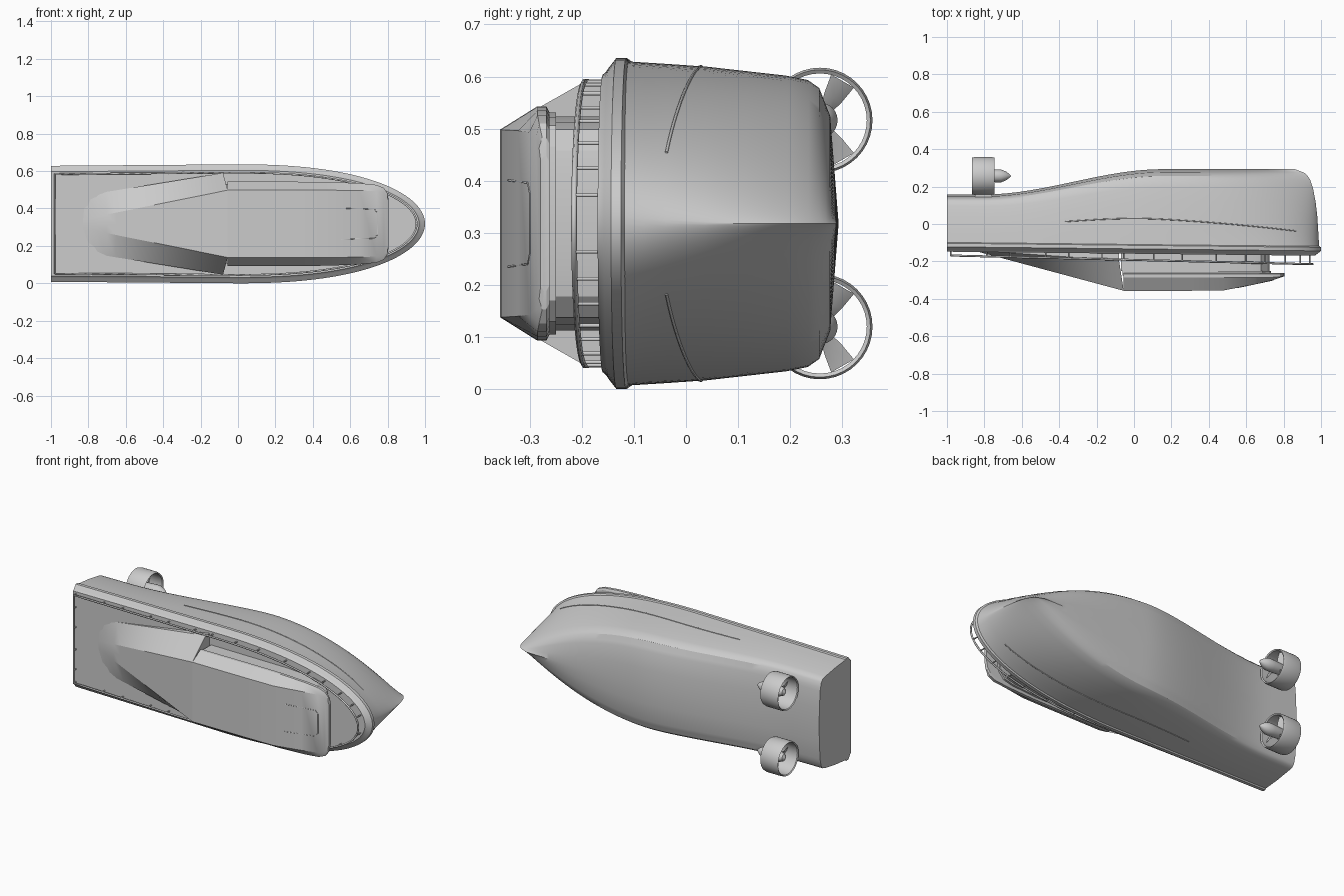
import bpy, bmesh, math
from mathutils import Vector

if "Cube" in bpy.data.objects:
    bpy.data.objects.remove(bpy.data.objects["Cube"])

# The boat lies on its side: length = x, "up" = -y, beam = z
ZC = 0.318

def finish(name, bm, angle=30):
    bmesh.ops.remove_doubles(bm, verts=bm.verts, dist=0.0002)
    bmesh.ops.recalc_face_normals(bm, faces=bm.faces)
    me = bpy.data.meshes.new(name)
    bm.to_mesh(me)
    bm.free()
    ob = bpy.data.objects.new(name, me)
    bpy.context.collection.objects.link(ob)
    bpy.ops.object.select_all(action='DESELECT')
    ob.select_set(True)
    bpy.context.view_layer.objects.active = ob
    bpy.ops.object.shade_smooth_by_angle(angle=math.radians(angle))
    return ob

def loft(name, rings, closed=True, caps=(True, True), wrap=False, angle=30):
    bm = bmesh.new()
    vs = [[bm.verts.new(p) for p in r] for r in rings]
    n = len(rings[0])
    pairs = list(zip(vs, vs[1:])) + ([(vs[-1], vs[0])] if wrap else [])
    for a, b in pairs:
        for i in range(n if closed else n - 1):
            j = (i + 1) % n
            bm.faces.new((a[i], a[j], b[j], b[i]))
    if caps[0] and not wrap:
        bm.faces.new(vs[0])
    if caps[1] and not wrap:
        bm.faces.new(vs[-1])
    return finish(name, bm, angle)

def section(half):
    """Half section of (x, half_beam, y) mirrored across the centre plane."""
    pts = [(x, y, ZC + h) for x, h, y in half]
    return pts + [(x, y, ZC - h) for x, h, y in reversed(half) if h > 1e-6]

def spin(name, profile, cy, cz, wrap=False, n=40):
    rings = [[(x, cy + r * math.cos(2 * math.pi * k / n), cz + r * math.sin(2 * math.pi * k / n))
              for k in range(n)] for x, r in profile]
    return loft(name, rings, wrap=wrap)

def tube(name, paths, r, cyclic=False):
    cu = bpy.data.curves.new(name, 'CURVE')
    cu.dimensions = '3D'
    cu.bevel_depth = r
    cu.bevel_resolution = 1
    cu.use_fill_caps = True
    for path in paths:
        sp = cu.splines.new('POLY')
        sp.points.add(len(path) - 1)
        for p, co in zip(sp.points, path):
            p.co = (*co, 1)
        sp.use_cyclic_u = cyclic
    ob = bpy.data.objects.new(name, cu)
    bpy.context.collection.objects.link(ob)

def lerp_table(t, v):
    for (a, b), (c, d) in zip(t, t[1:]):
        if v <= c:
            return b + (d - b) * (v - a) / (c - a)
    return t[-1][1]

def sheer(x):
    return -0.011 * (x + 1)

def keel(x):
    t = min(max((x + 0.8) / 0.95, 0), 1)
    return 0.158 + 0.135 * t * t * (3 - 2 * t)

# Hull: waterline curves from transom to stem, finer towards the keel
BEAM = [(0, .311), (.2, .306), (.38, .301), (.76, .284), (.86, .276), (.91, .262), (.96, .21), (1, 0)]
STEM = [(0, .99), (.4, .98), (.7, .965), (.88, .94), (.95, .915), (1, .86)]

def hull_point(u, f):
    x = u * lerp_table(STEM, f) if u > 0 else u
    q = 2 - 1.2 * f ** 0.8
    h = lerp_table(BEAM, f)
    h *= max(1 - u ** 2.32, 0) ** (1 / q) if u > 0 else 1 + .025 * u
    y = -0.1 + sheer(x) * (1 - f) + f * (keel(x) + 0.1)
    return x, h, y

N = 56
US = [-1 + 2 * math.sin(math.pi / 2 * i / N) for i in range(N + 1)]
FS = [0, .1, .2, .38, .57, .76, .86, .91, .94, .96, .98, 1]
rings = []
for u in US:
    half = [hull_point(u, f) for f in FS]
    rings.append([(x, y, ZC + h) for x, h, y in half] +
                 [(x, y, ZC - h) for x, h, y in reversed(half[:-1])])
loft("hull", rings, closed=False, caps=(True, False))

# Spray rails along the hull sides
for s, side in ((1, "upper"), (-1, "lower")):
    path = []
    for i in range(31):
        k = i / 30
        x, h, y = hull_point(-.37 + 1.25 * k, .37 - .17 * k * k)
        path.append((x, y, ZC + s * h))
    tube(side + "_spray_rail", [path], .003)

# Rub rail and deck: stacked plan outlines
def outline(inset, y, stern=-1.0, n=48):
    half = []
    for i in range(n + 1):
        u = -1 + 2 * math.sin(math.pi / 2 * i / n)
        k = math.sqrt(max(1 - u ** 2.32, 0)) if u > 0 else 1 + .025 * u
        x = u * (1 - inset) if u > 0 else u * -stern
        half.append((x, (.318 - inset) * k, y + sheer(x)))
    return section(half)

loft("rub_rail_and_deck", [outline(.012, -.095), outline(0, -.103), outline(0, -.122),
                           outline(.018, -.136), outline(.027, -.142), outline(.032, -.148)],
     caps=(False, True))

# Guard rail with posts
def rail_y(x):
    return -.168 - .024 * (x + 1)

ring = outline(.045, 0, stern=-.98)
tube("guard_rail", [[(x, rail_y(x), z) for x, _, z in ring]], .0055, cyclic=True)
posts = []
for px in [-.98, -.81, -.65, -.5, -.35, -.19, -.03, .12, .28, .43, .58, .7, .8, .89, .94]:
    x, _, z = min(ring[:49], key=lambda p: abs(p[0] - px))
    for zz in (z, 2 * ZC - z):
        posts.append([(x, -.135, zz), (x, rail_y(x), zz)])
for z in (.13, .25, .385, .505):
    posts.append([(-.98, -.135, z), (-.98, rail_y(-.98), z)])
tube("guard_rail_posts", posts, .004)

# Cabin walls under the roof
def cabin(y, grow):
    return section([(x + grow, h + grow, y) for x, h in
                    [(-.07, .205), (.45, .205), (.62, .195), (.68, .18), (.715, .14), (.725, .08)]])
loft("cabin_walls", [cabin(-.13, 0), cabin(-.25, 0), cabin(-.25, .008), cabin(-.275, .008)])

# Cabin roof: (x, edge half beam, top half beam, top y)
ROOF = [(-.055, .225, .18, -.357), (.3, .225, .18, -.357), (.48, .224, .18, -.355),
        (.65, .217, .178, -.322), (.74, .208, .175, -.301), (.78, .192, .165, -.288),
        (.798, .165, .145, -.282), (.805, .13, .12, -.279)]
loft("cabin_roof", [section([(x, e - .012, -.262), (x, e, -.268),
                             (x, e, max(-.285, t + .006)), (x, w, t)]) for x, e, w, t in ROOF], angle=20)

# Roof hatch outline on the sloping front
hatch = [(.55, .083), (.73, .078), (.745, .058)]
hatch = [(x, h) for x, h in hatch] + [(x, -h) for x, h in reversed(hatch)]
ROOF_Y = [(x, t) for x, _, _, t in ROOF]
tube("roof_hatch_seam", [[(x, lerp_table(ROOF_Y, x), ZC + h) for x, h in hatch]], .002)

# Sloping aft fairing with side wings, blended in many steps so both sides match
AFT = [(-.85, .147, -.13), (-.85, .147, -.141), (-.85, .02, -.144), (-.85, 0, -.144)]
FORE = [(-.08, .272, -.13), (-.08, .272, -.195), (-.055, .18, -.357), (-.055, 0, -.357)]
steps = []
for i in range(17):
    k = i / 16
    steps.append(section([tuple(a + (b - a) * k for a, b in zip(p, q)) for p, q in zip(AFT, FORE)]))
loft("aft_fairing", steps, angle=15)

# Ducted thrusters
CY = .257
for cz, side in ((.516, "upper"), (.12, "lower")):
    spin(side + "_duct", [(-.865, .098), (-.85, .101), (-.76, .101), (-.745, .097),
                          (-.75, .09), (-.86, .092)], CY, cz, wrap=True)
    spin(side + "_thruster_pod", [(-.845, .003), (-.835, .02), (-.81, .03), (-.74, .034),
                                  (-.71, .034), (-.685, .024), (-.668, .012), (-.658, .002)], CY, cz, n=24)
    # three twisted propeller blades
    for b, a in enumerate((60, 180, 300)):
        a = math.radians(a)
        rad = Vector((0, math.cos(a), math.sin(a)))
        tan = Vector((0, -math.sin(a), math.cos(a)))
        rings = []
        for r, w, pitch in ((.02, .016, 40), (.05, .024, 52), (.087, .028, 64)):
            p = math.radians(pitch)
            chord = tan * math.sin(p) + Vector((1, 0, 0)) * math.cos(p)
            thick = tan * math.cos(p) - Vector((1, 0, 0)) * math.sin(p)
            c = Vector((-.79, CY, cz)) + rad * r
            rings.append([c + chord * w, c + thick * .003, c - chord * w, c - thick * .003])
        loft(f"{side}_propeller_blade_{b + 1}", rings)
    # mount carrying the duct on the hull bottom
    loft(side + "_duct_mount", [[(-.85, y, cz - .02), (-.76, y, cz - .02), (-.76, y, cz + .02),
                                 (-.85, y, cz + .02)] for y in (.11, .161)])
